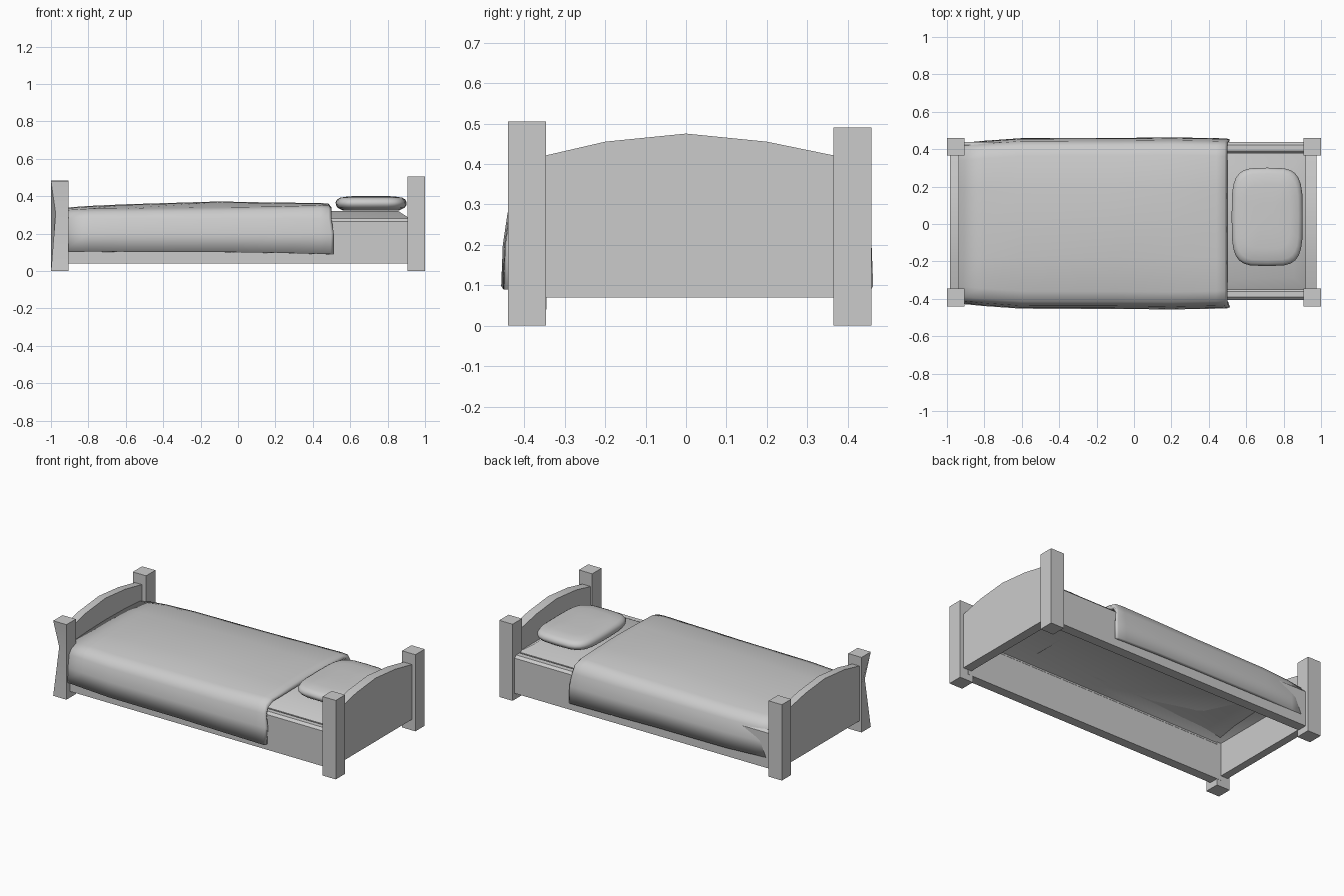
import bpy, bmesh, math

cube = bpy.data.objects.get("Cube")
if cube:
    bpy.data.objects.remove(cube, do_unlink=True)

grey = bpy.data.materials.new("plain grey")
grey.use_nodes = True
grey.diffuse_color = (0.6, 0.6, 0.6, 1)
grey.node_tree.nodes["Principled BSDF"].inputs["Base Color"].default_value = (0.6, 0.6, 0.6, 1)


def loft(name, rings, closed=True, caps=(True, True), angle=35):
    """Skin a list of equal-length point rings into one object."""
    bm = bmesh.new()
    rows = [[bm.verts.new(p) for p in ring] for ring in rings]
    n = len(rows[0])
    for a, b in zip(rows, rows[1:]):
        for i in range(n if closed else n - 1):
            j = (i + 1) % n
            bm.faces.new((a[i], a[j], b[j], b[i]))
    for wanted, row in zip(caps, (rows[0], rows[-1])):
        if wanted:
            bm.faces.new(row)
    bmesh.ops.recalc_face_normals(bm, faces=bm.faces)
    mesh = bpy.data.meshes.new(name)
    bm.to_mesh(mesh)
    bm.free()
    obj = bpy.data.objects.new(name, mesh)
    bpy.context.collection.objects.link(obj)
    mesh.materials.append(grey)
    bpy.ops.object.select_all(action="DESELECT")
    obj.select_set(True)
    bpy.context.view_layer.objects.active = obj
    bpy.ops.object.shade_smooth_by_angle(angle=math.radians(angle))
    return obj


def rect(x0, x1, y0, y1, z, inset=0):
    x0, x1, y0, y1 = x0 + inset, x1 - inset, y0 + inset, y1 - inset
    return [(x0, y0, z), (x1, y0, z), (x1, y1, z), (x0, y1, z)]


# Square corner posts, the front foot post having a dented outer corner
FRONT, BACK = -0.393, 0.412
for name, x, y, height in (("head_post_front", 0.953, FRONT, 0.505),
                           ("head_post_back", 0.953, BACK, 0.49),
                           ("foot_post_front", -0.953, FRONT, 0.48),
                           ("foot_post_back", -0.953, BACK, 0.485)):
    rings = [rect(x - 0.047, x + 0.047, y - 0.047, y + 0.047, z) for z in (0, 0.31, height)]
    if name == "foot_post_front":
        px, py, pz = rings[1][0]
        rings[1][0] = (px + 0.025, py + 0.025, pz)
    loft(name, rings)

# Arched boards at both ends
arch = [(-0.36, 0.418), (-0.2, 0.455), (0, 0.475), (0.2, 0.455), (0.38, 0.418)]
outline = [(-0.36, 0.07)] + arch + [(0.38, 0.07)]
for name, x0, x1 in (("headboard", 0.917, 0.976), ("footboard", -0.985, -0.936)):
    loft(name, [[(x, y, z) for y, z in outline] for x in (x0, x1)])

# Side rails with softened top edges
for name, y0, y1 in (("front_rail", -0.405, -0.345), ("back_rail", 0.375, 0.438)):
    section = [(y0, 0.04), (y0, 0.265), (y0 + 0.015, 0.28),
               (y1 - 0.015, 0.28), (y1, 0.265), (y1, 0.04)]
    loft(name, [[(x, y, z) for y, z in section] for x in (-0.94, 0.94)])

# Mattress, an open-bottomed shell with sloping shoulders
bounds = (-0.94, 0.92, -0.35, 0.38)
loft("mattress", [rect(*bounds, 0.25), rect(*bounds, 0.28), rect(*bounds, 0.322, 0.065)],
     caps=(False, True), angle=50)

# Blanket draped over the rails: x, half width, hem, shoulder and crown heights
stations = [(-0.935, 0.425, 0.105, 0.325, 0.338), (-0.8, 0.438, 0.105, 0.333, 0.348),
            (-0.6, 0.452, 0.103, 0.335, 0.357), (-0.1, 0.453, 0.102, 0.34, 0.372),
            (0.2, 0.456, 0.098, 0.345, 0.366), (0.44, 0.452, 0.092, 0.352, 0.364),
            (0.485, 0.45, 0.09, 0.35, 0.36), (0.5, 0.445, 0.09, 0.335, 0.34)]
rings = []
for x, half, hem, shoulder, crown in stations:
    side = [(half + 0.004, hem), (half, 0.2), (half - 0.012, 0.28),
            (half - 0.035, shoulder - 0.017), (half - 0.09, shoulder), (0.18, crown - 0.004)]
    section = [(-y, z) for y, z in side] + [(0, crown)] + side[::-1]
    rings.append([(x + (0.012 if x > 0.47 and z < 0.25 else 0), y + 0.003, z)
                  for y, z in section])
blanket = loft("blanket", rings, closed=False, caps=(False, False), angle=60)
thick = blanket.modifiers.new("thickness", "SOLIDIFY")
thick.thickness = 0.028
up = blanket.data.polygons[len(blanket.data.polygons) // 2].normal.z
thick.offset = -1 if up > 0 else 1

# Plump pillow from rounded-rectangle rings
def pillow_ring(z, scale, n=28):
    ring = []
    for i in range(n):
        a = math.tau * i / n
        c, s = math.cos(a), math.sin(a)
        ring.append((0.712 + 0.19 * scale * math.copysign(abs(c) ** 0.5, c),
                     0.038 + 0.263 * scale * math.copysign(abs(s) ** 0.5, s), z))
    return ring


levels = [(0.325, 0.8), (0.338, 0.94), (0.352, 0.99), (0.367, 1),
          (0.382, 0.96), (0.392, 0.88), (0.399, 0.65), (0.402, 0.3)]
loft("pillow", [pillow_ring(z, s) for z, s in levels], angle=60)
